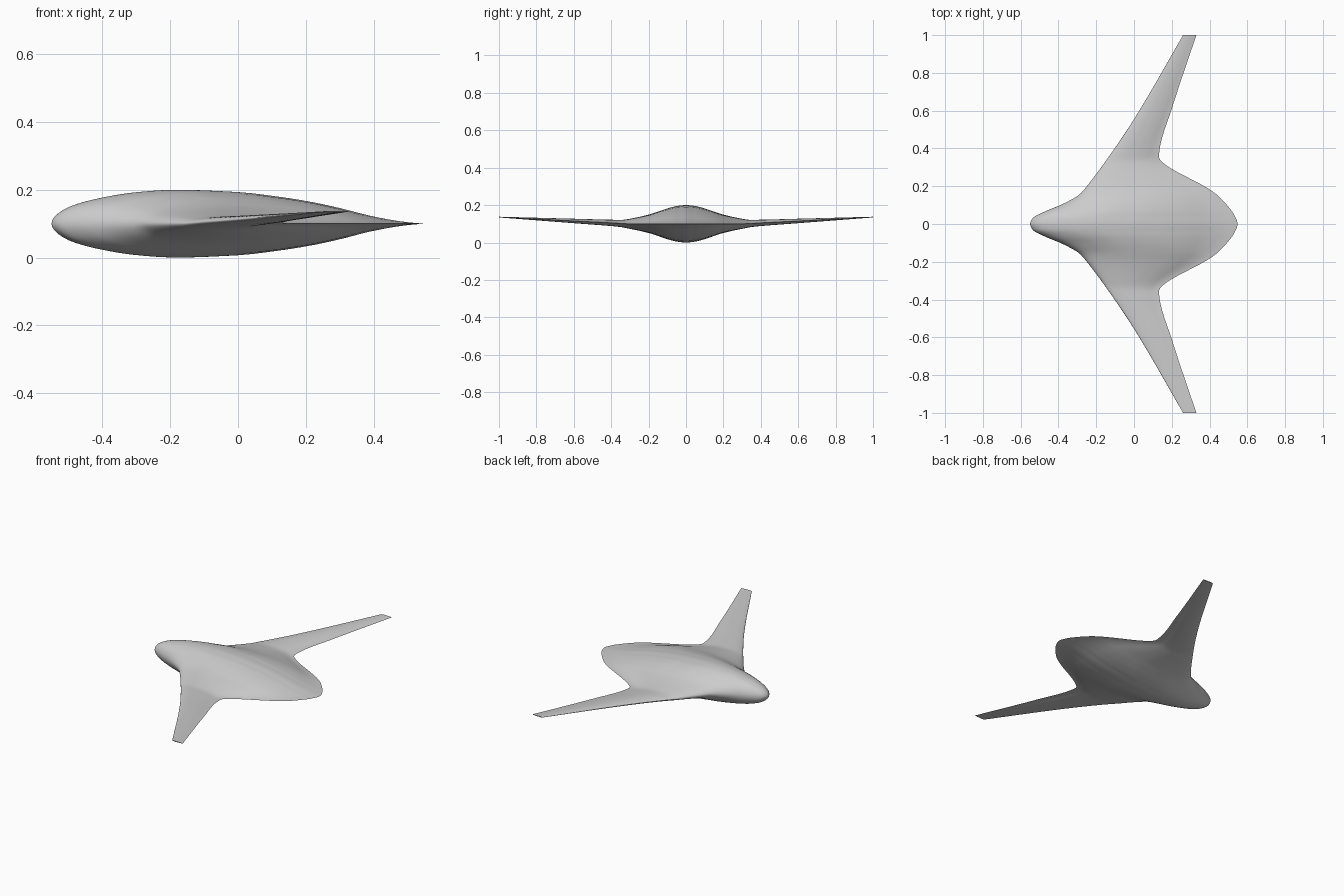
import bpy
import bmesh
import math

cube = bpy.data.objects.get("Cube")
if cube:
    bpy.data.objects.remove(cube, do_unlink=True)


def curve(points, flat_start=True):
    """Return a smooth function through points, without overshoot."""
    xs, vs = zip(*points)
    slopes = [(vs[i + 1] - vs[i]) / (xs[i + 1] - xs[i]) for i in range(len(xs) - 1)]
    tangents = [0 if flat_start else slopes[0]]
    for a, b in zip(slopes, slopes[1:]):
        tangents.append(2 * a * b / (a + b) if a * b > 0 else 0)
    tangents.append(slopes[-1])

    def value(x):
        i = 0
        while i < len(slopes) - 1 and x > xs[i + 1]:
            i += 1
        step = xs[i + 1] - xs[i]
        t = (x - xs[i]) / step
        bend_in = tangents[i] - slopes[i]
        bend_out = slopes[i] - tangents[i + 1]
        line = vs[i] + (vs[i + 1] - vs[i]) * t
        return line + step * t * (1 - t) * (bend_in * (1 - t) + bend_out * t)

    return value


# Planform edges, half thickness and dihedral, by distance from the centreline
leading = curve([(0, -.55), (.03, -.537), (.065, -.475), (.1, -.39), (.13, -.33),
                 (.155, -.29), (.2, -.25), (.35, -.138), (.555, 0), (1, .26)])
trailing = curve([(0, .548), (.05, .53), (.085, .505), (.15, .445), (.18, .405),
                  (.33, .147), (.35, .132), (.39, .135), (.61, .2), (1, .33)])
thickness = curve([(0, .1), (.05, .095), (.1, .082), (.15, .065), (.2, .049),
                   (.3, .027), (.35, .019), (.6, .012), (1, .002)])
height = curve([(0, .1), (.3, .1), (.4, .105), (1, .136)])

# Airfoil half profile, by square root of the chord fraction
airfoil = curve([(0, 0), (.12, .27), (.22, .5), (.37, .77), (.48, .93), (.58, 1),
                 (.71, .93), (.77, .82), (.83, .66), (.88, .46), (.93, .21),
                 (.975, .05), (1, 0)], flat_start=False)

# Closed airfoil loop: upper side to the tail, lower side back to the nose
STEPS = 36
fractions = [(1 - math.cos(math.pi * i / STEPS)) / 2 for i in range(STEPS + 1)]
section = [(s, airfoil(math.sqrt(s))) for s in fractions]
section += [(s, -h) for s, h in section[-2:0:-1]]

# Stations are denser around the nose
STATIONS = 70
half = [(i / STATIONS) ** 1.5 for i in range(STATIONS + 1)]
stations = [-y for y in half[:0:-1]] + half

# Blended wing body, lofted from tip to tip
bm = bmesh.new()
loops = []
for y in stations:
    d = abs(y)
    nose, chord = leading(d), trailing(d) - leading(d)
    loops.append([bm.verts.new((nose + chord * s, y, height(d) + thickness(d) * h))
                  for s, h in section])
for near, far in zip(loops, loops[1:]):
    for i in range(len(section)):
        j = (i + 1) % len(section)
        bm.faces.new((near[i], near[j], far[j], far[i]))
bm.faces.new(loops[0])
bm.faces.new(loops[-1])
bmesh.ops.recalc_face_normals(bm, faces=bm.faces)

mesh = bpy.data.meshes.new("blended_wing_body")
bm.to_mesh(mesh)
bm.free()
body = bpy.data.objects.new("blended_wing_body", mesh)
bpy.context.collection.objects.link(body)

# Plain grey skin
color = (.6, .6, .6, 1)
skin = bpy.data.materials.new("light_grey")
skin.use_nodes = True
skin.diffuse_color = color
skin.node_tree.nodes["Principled BSDF"].inputs["Base Color"].default_value = color
mesh.materials.append(skin)

bpy.context.view_layer.objects.active = body
body.select_set(True)
bpy.ops.object.shade_smooth_by_angle(angle=math.radians(35))
